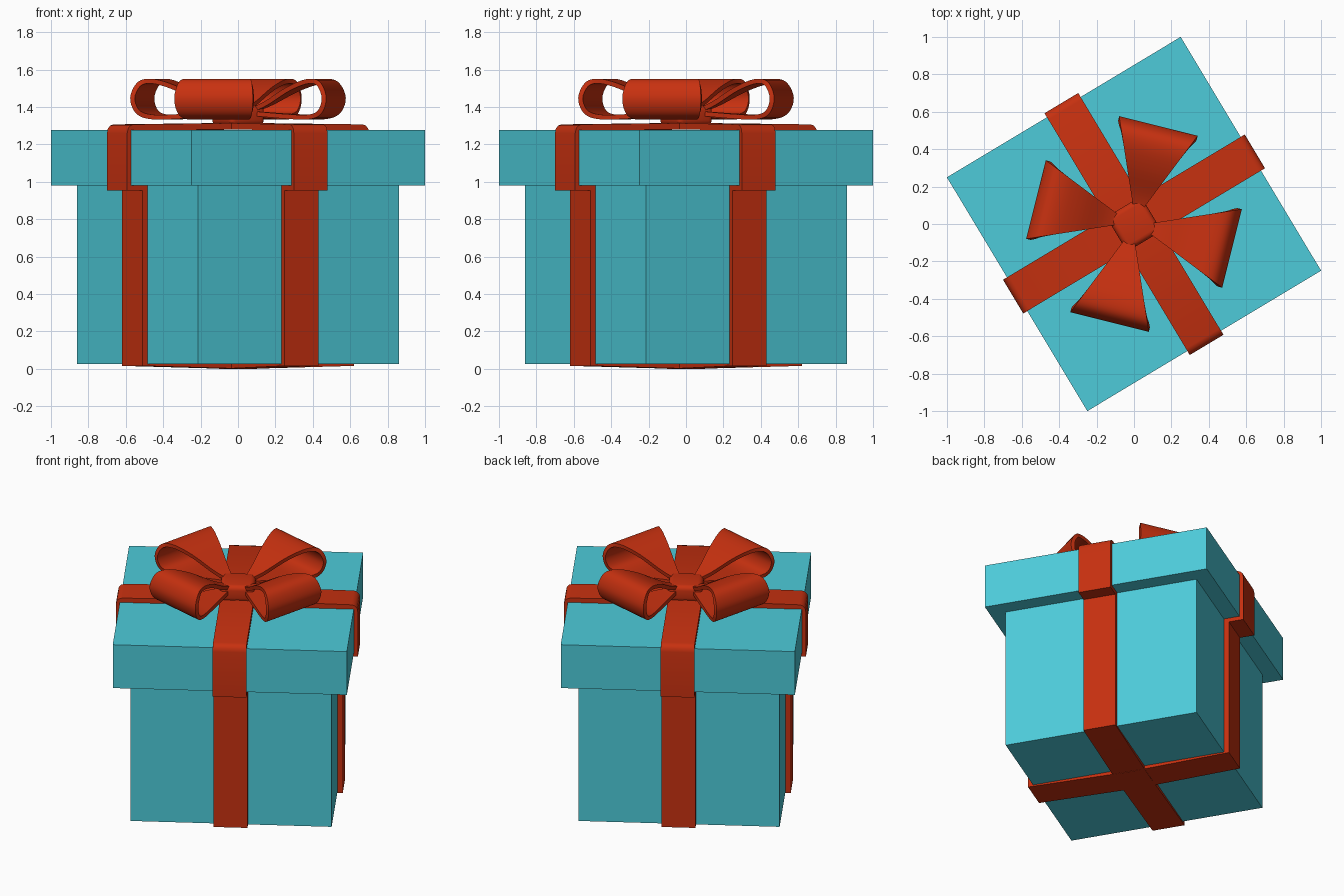
import bpy, bmesh, math
from mathutils import Vector, Matrix

if "Cube" in bpy.data.objects:
    bpy.data.objects.remove(bpy.data.objects["Cube"])

TURN = math.radians(31)


def material(name, rgb):
    m = bpy.data.materials.new(name)
    m.diffuse_color = (*rgb, 1)
    m.use_nodes = True
    m.node_tree.nodes["Principled BSDF"].inputs["Base Color"].default_value = m.diffuse_color
    return m


teal = material("teal_paper", (0.075, 0.60, 0.70))
red = material("red_ribbon", (0.57, 0.03, 0.005))


def finish(name, bm, mat, angle, smooth=False):
    bmesh.ops.recalc_face_normals(bm, faces=bm.faces)
    me = bpy.data.meshes.new(name)
    bm.to_mesh(me)
    bm.free()
    me.materials.append(mat)
    ob = bpy.data.objects.new(name, me)
    bpy.context.collection.objects.link(ob)
    ob.rotation_euler.z = angle
    if smooth:
        bpy.ops.object.select_all(action='DESELECT')
        ob.select_set(True)
        bpy.context.view_layer.objects.active = ob
        bpy.ops.object.shade_smooth_by_angle(angle=math.radians(40))
    return ob


def block(name, half, z0, z1, mat, bevel=0):
    bm = bmesh.new()
    bmesh.ops.create_cube(bm, size=1, matrix=Matrix.Translation((0, 0, (z0 + z1) / 2))
                          @ Matrix.Diagonal((2 * half, 2 * half, z1 - z0, 1)))
    if bevel:
        bmesh.ops.bevel(bm, geom=bm.edges[:], offset=bevel, segments=4,
                        profile=0.5, affect='EDGES')
    return finish(name, bm, mat, TURN, bool(bevel))


def strip(name, path, thick, half_width, closed, angle):
    """Thick band following a clockwise (r, z) path; half_width is a function of r."""
    pts = [Vector(p) for p in path]
    n = len(pts)
    bm = bmesh.new()
    rings = []
    for i, p in enumerate(pts):
        a = pts[(i - 1) % n] if closed or i > 0 else None
        b = pts[(i + 1) % n] if closed or i < n - 1 else None
        d1 = (p - a).normalized() if a else (b - p).normalized()
        d2 = (b - p).normalized() if b else d1
        n1, n2 = Vector((d1.y, -d1.x)), Vector((d2.y, -d2.x))
        inner = p + (n1 + n2) * (thick / max(0.5, 1 + n1.dot(n2)))
        w = half_width(p.x)
        rings.append([bm.verts.new(c) for c in (
            (p.x, -w, p.y), (p.x, w, p.y), (inner.x, w, inner.y), (inner.x, -w, inner.y))])
    for i in range(n if closed else n - 1):
        r, s = rings[i], rings[(i + 1) % n]
        for k in range(4):
            bm.faces.new((r[k], r[(k + 1) % 4], s[(k + 1) % 4], s[k]))
    if not closed:
        bm.faces.new(rings[0])
        bm.faces.new(rings[-1])
    return finish(name, bm, red, angle, True)


def smooth_path(pts, steps=5):
    """Catmull-Rom curve through the points."""
    p = [Vector(q) for q in pts]
    p = [2 * p[0] - p[1]] + p + [2 * p[-1] - p[-2]]
    out = []
    for a, b, c, d in zip(p, p[1:], p[2:], p[3:]):
        for k in range(steps):
            t = k / steps
            out.append(0.5 * (2 * b + (c - a) * t + (2 * a - 5 * b + 4 * c - d) * t ** 2
                              + (3 * b - a - 3 * c + d) * t ** 3))
    return out + [p[-2]]


# Box and overhanging lid
block("box", 0.627, 0.025, 0.985, teal)
block("lid", 0.729, 0.98, 1.277, teal)

# Two ribbons wrapped all the way round, stepping in under the lid
side = [(0.715, 1.307), (0.735, 1.300), (0.749, 1.284), (0.754, 1.26),
        (0.754, 0.953), (0.66, 0.953), (0.66, 0.016)]
wrap = [(0, 1.315)] + side + [(0, 0.0)] + [(-r, z) for r, z in reversed(side)]
for i in range(2):
    strip(f"ribbon_{i + 1}", wrap, 0.033, lambda r: 0.105, True, TURN + i * math.pi / 2)

# Four flared bow loops on the diagonals
loop = smooth_path([(0.06, 1.39), (0.16, 1.43), (0.30, 1.508), (0.42, 1.549), (0.50, 1.535),
                    (0.54, 1.45), (0.51, 1.365), (0.43, 1.334), (0.28, 1.338), (0.06, 1.355)])
for i in range(4):
    strip(f"bow_loop_{i + 1}", loop, 0.025, lambda r: max(0.02, 0.04 + (r - 0.12) * 0.42),
          False, TURN + math.pi / 4 + i * math.pi / 2)

# Knot in the middle
block("bow_knot", 0.108, 1.30, 1.41, red, 0.03)
